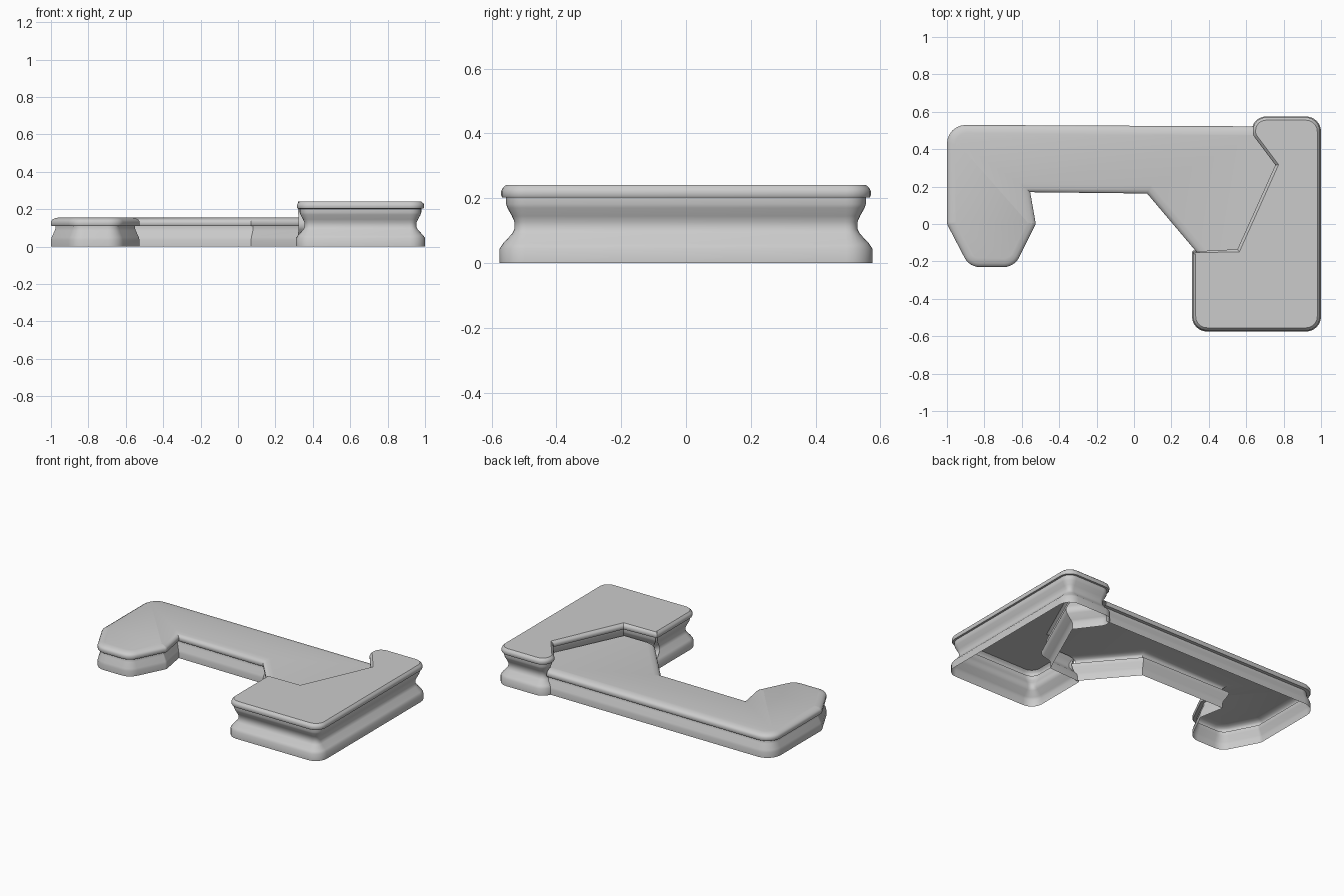
import bpy, bmesh, math
from mathutils import Vector

if "Cube" in bpy.data.objects:
    bpy.data.objects.remove(bpy.data.objects["Cube"])


def rounded(corners, steps=6):
    """Corners (x, y, radius, walled) -> outline points; the flag is for the edge leaving the corner."""
    out = []
    n = len(corners)
    for i, (x, y, r, flag) in enumerate(corners):
        p = Vector((x, y))
        if r == 0:
            out.append((p, flag))
            continue
        a = (Vector(corners[i - 1][:2]) - p).normalized()
        b = (Vector(corners[(i + 1) % n][:2]) - p).normalized()
        half = a.angle(b) / 2
        centre = p + (a + b).normalized() * (r / math.sin(half))
        start = (p + a * (r / math.tan(half)) - centre).normalized()
        end = (p + b * (r / math.tan(half)) - centre).normalized()
        for k in range(steps + 1):
            out.append((centre + start.slerp(end, k / steps).normalized() * r, flag))
    return out


def inset_vectors(outline):
    """Mitred inward move per unit inset, for a counter-clockwise outline."""
    moves = []
    n = len(outline)
    for i, (p, flag) in enumerate(outline):
        prev, prev_flag = outline[i - 1]
        nxt = outline[(i + 1) % n][0]
        d1, d2 = (p - prev).normalized(), (nxt - p).normalized()
        n1, n2 = Vector((-d1.y, d1.x)), Vector((-d2.y, d2.x))
        det = n1.x * n2.y - n1.y * n2.x
        if abs(det) < 1e-4:
            moves.append(n1 * prev_flag)
        else:
            moves.append(Vector(((prev_flag * n2.y - flag * n1.y) / det,
                                 (flag * n1.x - prev_flag * n2.x) / det)))
    return moves


def moulded_shell(name, corners, profile):
    """Wall profile (inset, z) swept round an outline, capped on top, open below."""
    outline = rounded(corners)
    moves = inset_vectors(outline)
    bm = bmesh.new()
    rings = [[bm.verts.new((*(p + m * inset), z))
              for (p, _), m in zip(outline, moves)] for inset, z in profile]
    n = len(outline)
    for lo, hi in zip(rings, rings[1:]):
        for i in range(n):
            if outline[i][1]:
                j = (i + 1) % n
                bm.faces.new((lo[i], lo[j], hi[j], hi[i]))
    bm.faces.new(rings[-1])
    # drop the unused points along an open joint
    bmesh.ops.delete(bm, geom=[v for v in bm.verts if not v.link_faces], context='VERTS')
    mesh = bpy.data.meshes.new(name)
    bm.to_mesh(mesh)
    bm.free()
    obj = bpy.data.objects.new(name, mesh)
    bpy.context.collection.objects.link(obj)
    bpy.ops.object.select_all(action='DESELECT')
    obj.select_set(True)
    bpy.context.view_layer.objects.active = obj
    bpy.ops.object.shade_smooth_by_angle(angle=math.radians(35))
    return obj


# Tall block on the right, with a waisted wall and overhanging rim
moulded_shell("tall_block", [
    (0.31, -0.575, 0.08, 1), (1.0, -0.575, 0.08, 1),
    (1.0, 0.575, 0.08, 1), (0.63, 0.575, 0.075, 1),
    (0.63, 0.475, 0.06, 1), (0.75, 0.315, 0, 1),
    (0.55, -0.13, 0, 1), (0.31, -0.142, 0.01, 1),
], [
    (0, 0), (0, 0.045), (0.01, 0.06), (0.038, 0.09), (0.046, 0.105),
    (0.046, 0.127), (0.038, 0.145), (0.024, 0.17), (0.02, 0.182),
    (0.02, 0.202), (0.008, 0.203), (0.005, 0.208), (0.005, 0.222),
    (0.009, 0.231), (0.02, 0.241),
])

# Low wing with a front leg, open where it runs into the tall block
moulded_shell("low_wing", [
    (-1.0, 0.53, 0.1, 1), (-1.0, 0.0, 0.05, 1),
    (-0.88, -0.23, 0.09, 1), (-0.64, -0.23, 0.09, 1),
    (-0.525, 0.0, 0.03, 1), (-0.555, 0.17, 0, 1),
    (0.07, 0.163, 0, 1), (0.335, -0.15, 0, 0),
    (0.56, -0.15, 0, 0), (0.78, 0.315, 0, 0),
    (0.665, 0.475, 0, 0), (0.66, 0.522, 0, 1),
], [
    (0, 0), (0, 0.035), (0.004, 0.05), (0.02, 0.085), (0.024, 0.098),
    (0.024, 0.11), (0.003, 0.111), (0, 0.116), (0, 0.134),
    (0.006, 0.143), (0.02, 0.151), (0.045, 0.156),
])
